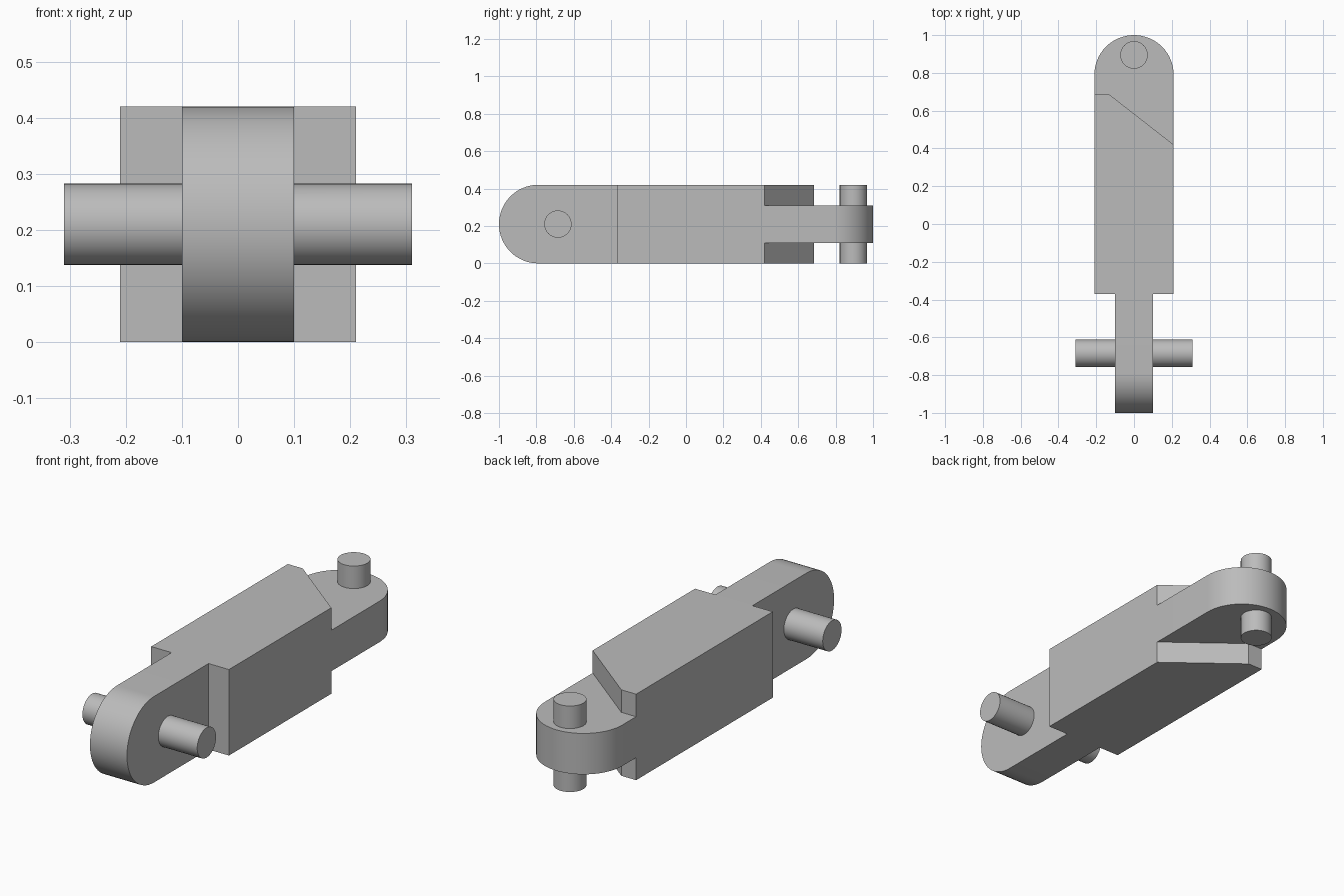
import bpy, bmesh, math
from mathutils import Matrix, Vector

R = 0.21          # half width of the link body
PIN_R = 0.073

default = bpy.data.objects.get("Cube")
if default:
    bpy.data.objects.remove(default, do_unlink=True)

grey = bpy.data.materials.new("grey_metal")
grey.use_nodes = True
grey.diffuse_color = (0.5, 0.5, 0.5, 1)
grey.node_tree.nodes["Principled BSDF"].inputs["Base Color"].default_value = (0.5, 0.5, 0.5, 1)


def prism(name, outline, low, high, axis="z"):
    """Extrude an outline along z from (x, y), or along x from (y, z)."""
    def place(u, v, h):
        return (u, v, h) if axis == "z" else (h, u, v)
    bm = bmesh.new()
    base = bm.faces.new([bm.verts.new(place(u, v, low)) for u, v in outline])
    top = bmesh.ops.extrude_face_region(bm, geom=[base])["geom"]
    moved = [g for g in top if isinstance(g, bmesh.types.BMVert)]
    bmesh.ops.translate(bm, verts=moved, vec=Vector(place(0, 0, high - low)))
    bmesh.ops.recalc_face_normals(bm, faces=bm.faces)
    mesh = bpy.data.meshes.new(name)
    bm.to_mesh(mesh)
    bm.free()
    mesh.materials.append(grey)
    obj = bpy.data.objects.new(name, mesh)
    bpy.context.collection.objects.link(obj)
    return obj


def arc(cu, cv, start, sweep, radius=R, steps=32):
    return [(cu + radius * math.cos(start + sweep * i / steps),
             cv + radius * math.sin(start + sweep * i / steps)) for i in range(steps + 1)]


def activate(obj):
    bpy.ops.object.select_all(action="DESELECT")
    obj.select_set(True)
    bpy.context.view_layer.objects.active = obj


def smooth(obj):
    activate(obj)
    bpy.ops.object.shade_smooth_by_angle(angle=math.radians(30))


# Main block with a slanted rear end
body = prism("link_body", [(-R, -0.37), (R, -0.37), (R, 0.42), (-0.13, 0.685), (-R, 0.685)], 0, 2 * R)

# Rounded tongues: upright at the front, flat at the rear
front = prism("front_tongue", arc(-0.79, R, math.pi / 2, math.pi) + [(-0.3, 0), (-0.3, 2 * R)],
              -0.1, 0.1, "x")
rear = prism("rear_tongue", arc(0, 0.79, 0, math.pi) + [(-R, 0.3), (R, 0.3)], 0.11, 0.31)

# Pins through the tongues
full = 2 * math.pi
front_pin = prism("front_pin", arc(-0.685, R, 0, full, PIN_R)[:-1], -0.31, 0.31, "x")
rear_pin = prism("rear_pin", arc(0, 0.895, 0, full, PIN_R)[:-1], 0, 2 * R)

# Fuse everything into one solid
for part in (front, rear, front_pin, rear_pin):
    activate(body)
    mod = body.modifiers.new("join_" + part.name, "BOOLEAN")
    mod.operation = "UNION"
    mod.solver = "EXACT"
    mod.object = part
    bpy.ops.object.modifier_apply(modifier=mod.name)
    bpy.data.objects.remove(part, do_unlink=True)

# Merge flush faces, then smooth the round ones
bm = bmesh.new()
bm.from_mesh(body.data)
bmesh.ops.remove_doubles(bm, verts=bm.verts, dist=0.0001)
bmesh.ops.dissolve_limit(bm, angle_limit=math.radians(1), verts=bm.verts, edges=bm.edges)
bm.to_mesh(body.data)
bm.free()
smooth(body)
